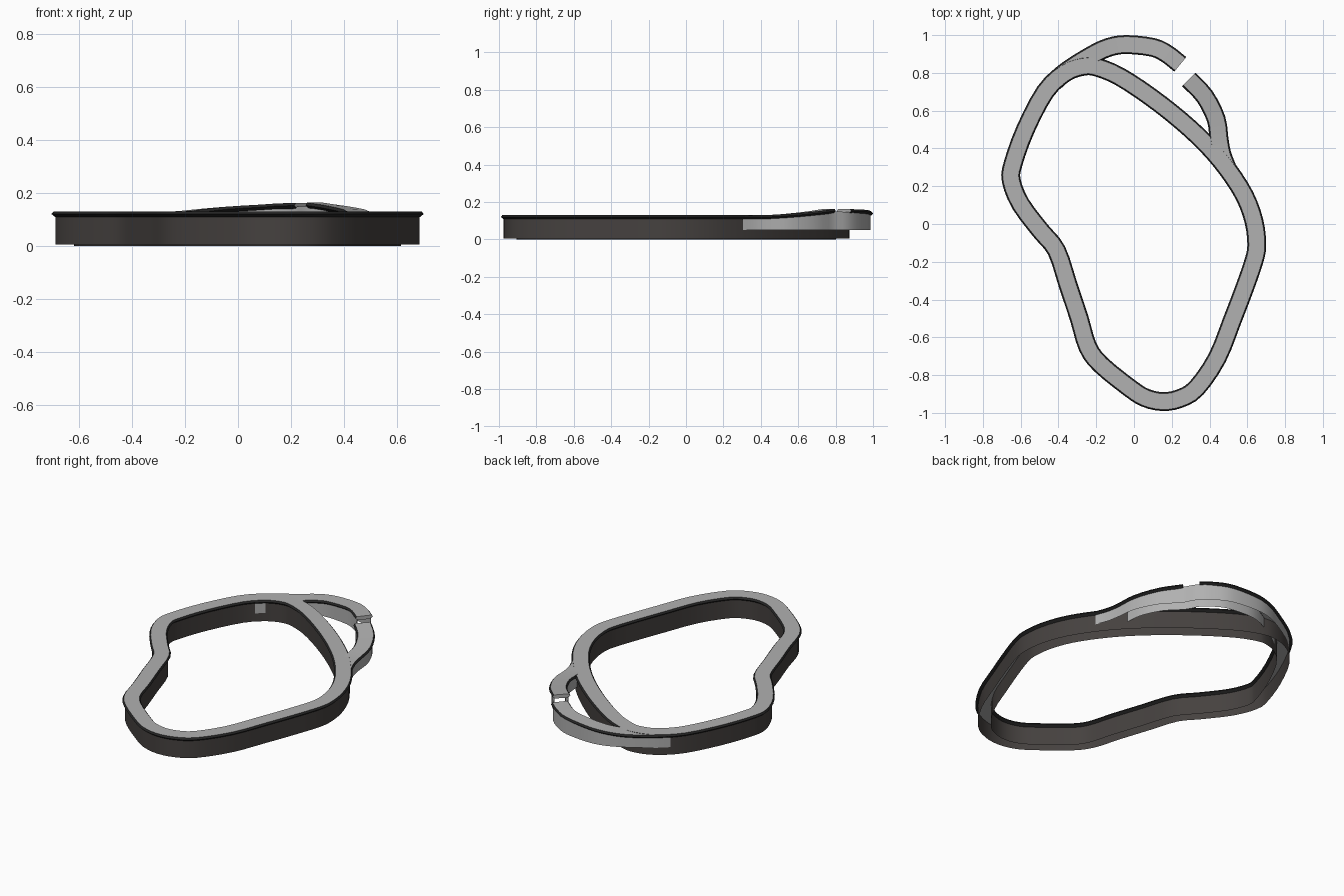
import bpy
from mathutils import Vector

if "Cube" in bpy.data.objects:
    bpy.data.objects.remove(bpy.data.objects["Cube"])


def material(name, rgb):
    m = bpy.data.materials.new(name)
    m.diffuse_color = (*rgb, 1)
    m.use_nodes = True
    m.node_tree.nodes["Principled BSDF"].inputs["Base Color"].default_value = m.diffuse_color
    return m


stone = material("grey stone", (0.44, 0.44, 0.44))
wall = material("dark wall", (0.06, 0.053, 0.05))
trim = material("black trim", (0.018, 0.018, 0.018))


def smooth_path(pts, closed, steps=3):
    """Catmull-Rom samples through the control points."""
    p = [Vector(q) for q in pts]
    n = len(p)
    out = []
    for i in range(n if closed else n - 1):
        if closed:
            a, b, c, d = (p[(i + k) % n] for k in (-1, 0, 1, 2))
        else:
            b, c = p[i], p[i + 1]
            a = p[i - 1] if i > 0 else b * 2 - c
            d = p[i + 2] if i + 2 < n else c * 2 - b
        for s in range(steps):
            t = s / steps
            out.append(0.5 * (2 * b + (c - a) * t + (2 * a - 5 * b + 4 * c - d) * t * t
                              + (3 * b - a - 3 * c + d) * t ** 3))
    return out if closed else out + [p[-1]]


def sweep(name, pts, closed, profiles, mats, cap=False):
    """Sweep profiles of (offset, z, z_is_from_path_top, material of next strip)."""
    path = smooth_path(pts, closed)
    n = len(path)
    verts, faces, ids = [], [], []
    for prof, loop in profiles:
        base, k = len(verts), len(prof)
        for i, p in enumerate(path):
            q = path[(i + 1) % n] if closed else path[min(i + 1, n - 1)]
            o = path[i - 1] if closed else path[max(i - 1, 0)]
            t = (q - o).to_2d().normalized()
            for off, z, rel, _ in prof:
                verts.append((p.x + t.y * off, p.y - t.x * off, z + p.z * rel))
        for i in range(n if closed else n - 1):
            a, b = base + i * k, base + (i + 1) % n * k
            for j in range(k if loop else k - 1):
                j2 = (j + 1) % k
                faces.append((a + j, b + j, b + j2, a + j2))
                ids.append(prof[j][3])
        if cap:
            faces.append(tuple(range(base, base + k)))
            faces.append(tuple(reversed(range(base + (n - 1) * k, base + n * k))))
            ids += [0, 0]
    me = bpy.data.meshes.new(name)
    me.from_pydata(verts, [], faces)
    for m in mats:
        me.materials.append(m)
    me.polygons.foreach_set("material_index", ids)
    ob = bpy.data.objects.new(name, me)
    bpy.context.collection.objects.link(ob)
    bpy.ops.object.select_all(action='DESELECT')
    ob.select_set(True)
    bpy.context.view_layer.objects.active = ob
    bpy.ops.object.shade_smooth_by_angle(angle=0.5)
    return ob


# Coping slab: grey top and underside, black bevelled edges
coping = [([(0.035, -0.022, 1, 1), (0.050, -0.010, 1, 1), (0.042, 0, 1, 0),
            (-0.042, 0, 1, 1), (-0.050, -0.010, 1, 1), (-0.035, -0.022, 1, 0)], True)]


def sheets(off, low_out, low_in, drop):
    """Outer and inner thin walls, open underneath."""
    return [([(off, low_out, 0, 0), (off, -drop, 1, 0)], False),
            ([(-off, -drop, 1, 0), (-off, low_in, 0, 0)], False)]


# Main basin centreline
basin = [(.15, -.94), (.24, -.925), (.33, -.87), (.44, -.71), (.52, -.51), (.585, -.34),
         (.635, -.195), (.65, -.11), (.635, .015), (.585, .15), (.495, .29), (.385, .42),
         (.245, .55), (.085, .675), (-.075, .78), (-.195, .83), (-.27, .835), (-.365, .80),
         (-.47, .70), (-.575, .50), (-.64, .32), (-.65, .23), (-.60, .105), (-.495, -.035),
         (-.41, -.14), (-.35, -.32), (-.29, -.50), (-.245, -.65), (-.175, -.745),
         (-.02, -.87), (.06, -.92)]
basin = [(x, y, 0.13) for x, y in basin]
sweep("basin_wall", basin, True, sheets(0.035, 0.005, 0, 0.02), [wall])
sweep("basin_coping", basin, True, coping, [stone, trim])

# Raised side basin: centreline with top height, split by the spillway gap
arc_right = [(.495, .29, .129), (.465, .37, .1295), (.45, .45, .131), (.435, .555, .138),
             (.375, .675, .150), (.29, .765, .163)]
arc_left = [(.245, .845, .162), (.175, .90, .160), (.10, .935, .156), (-.04, .95, .148),
            (-.135, .935, .139), (-.23, .89, .1295), (-.35, .815, .129), (-.42, .755, .129)]
sweep("side_basin_wall", arc_right + arc_left, False, sheets(0.037, 0.05, 0.05, 0.015), [stone])
sweep("side_coping_right", arc_right, False, coping, [stone, trim], cap=True)
sweep("side_coping_left", arc_left, False, coping, [stone, trim], cap=True)
